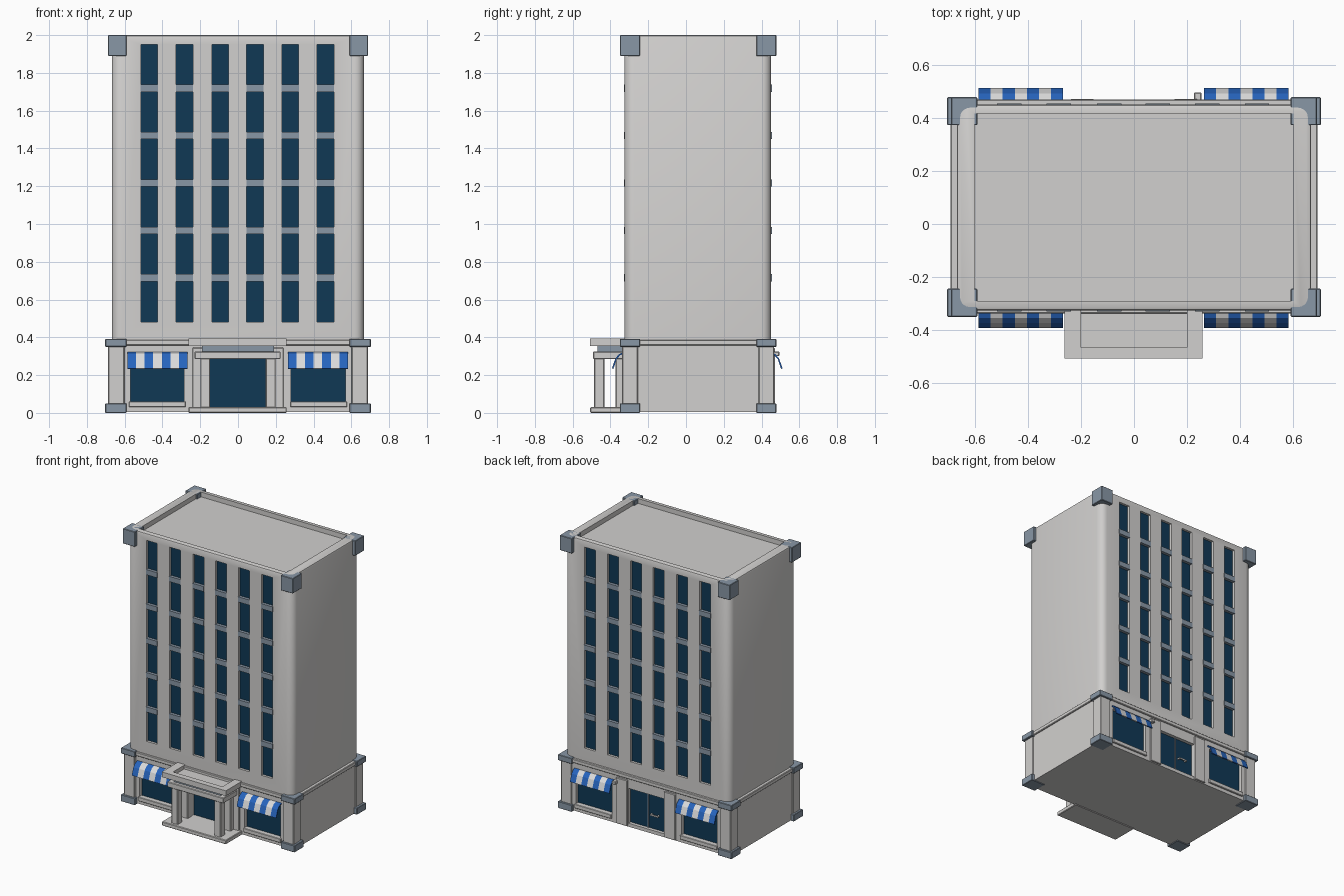
import bpy, bmesh
from mathutils import Vector

cube = bpy.data.objects.get("Cube")
if cube:
    bpy.data.objects.remove(cube, do_unlink=True)


def material(name, r, g, b):
    m = bpy.data.materials.new(name)
    m.use_nodes = True
    m.diffuse_color = (r, g, b, 1)
    bsdf = next(n for n in m.node_tree.nodes if n.type == 'BSDF_PRINCIPLED')
    bsdf.inputs["Base Color"].default_value = (r, g, b, 1)
    return m


wall = material("pale wall", 0.64, 0.63, 0.62)
trim = material("blue grey stone", 0.25, 0.31, 0.38)
glass = material("dark blue glass", 0.005, 0.04, 0.09)
blue = material("awning blue", 0.02, 0.13, 0.52)
white = material("awning white", 0.72, 0.72, 0.72)


def make_object(name, bm, mats):
    mesh = bpy.data.meshes.new(name)
    bm.to_mesh(mesh)
    bm.free()
    obj = bpy.data.objects.new(name, mesh)
    bpy.context.collection.objects.link(obj)
    for m in mats:
        mesh.materials.append(m)
    return obj


def add_box(bm, x0, x1, y0, y1, z0, z1):
    lo, hi = Vector((x0, y0, z0)), Vector((x1, y1, z1))
    verts = bmesh.ops.create_cube(bm, size=1)["verts"]
    for v in verts:
        v.co = (lo + hi) / 2 + v.co * (hi - lo)


def boxes(name, dims, mat, bevel=0.0):
    bm = bmesh.new()
    for d in dims:
        add_box(bm, *d)
    if bevel:
        bmesh.ops.bevel(bm, geom=bm.edges[:], offset=bevel, segments=1, affect='EDGES')
    return make_object(name, bm, [mat])


def activate(obj):
    bpy.ops.object.select_all(action='DESELECT')
    obj.select_set(True)
    bpy.context.view_layer.objects.active = obj


def carve(obj, dims, glass_planes):
    """Cut box recesses, then glaze the faces lying on the given y planes."""
    cutter = boxes("recess_cutter", dims, wall)
    cutter.hide_render = True
    mod = obj.modifiers.new("recesses", 'BOOLEAN')
    mod.operation, mod.solver, mod.object = 'DIFFERENCE', 'EXACT', cutter
    activate(obj)
    bpy.ops.object.modifier_apply(modifier=mod.name)
    bpy.data.objects.remove(cutter, do_unlink=True)
    obj.data.materials.clear()
    obj.data.materials.append(wall)
    obj.data.materials.append(glass)
    for p in obj.data.polygons:
        on_glass = any(abs(p.center.y - y) < 0.002 for y in glass_planes)
        p.material_index = int(abs(p.normal.y) > 0.9 and on_glass)


# Tower with rounded vertical corners
FRONT, BACK, DEPTH = -0.325, 0.45, 0.018
columns = (-0.47, -0.283, -0.093, 0.09, 0.276, 0.463)
bm = bmesh.new()
add_box(bm, -0.667, 0.667, FRONT, BACK, 0.37, 2.0)
upright = [e for e in bm.edges if abs(e.verts[0].co.z - e.verts[1].co.z) > 1]
bmesh.ops.bevel(bm, geom=upright, offset=0.05, segments=5, profile=0.5, affect='EDGES')
rim = [e for e in bm.edges if min(v.co.z for v in e.verts) > 1.99]
bmesh.ops.bevel(bm, geom=rim, offset=0.012, segments=2, profile=0.5, affect='EDGES')
tower = make_object("tower", bm, [wall])

# Window slots on both faces and the sunken roof
slots = [(-0.6, 0.6, -0.29, 0.415, 1.965, 2.1)]
for x in columns:
    slots.append((x - 0.044, x + 0.044, FRONT - 0.1, FRONT + DEPTH, 0.48, 1.95))
    slots.append((x - 0.044, x + 0.044, BACK - DEPTH, BACK + 0.1, 0.48, 1.95))
carve(tower, slots, (FRONT + DEPTH, BACK - DEPTH))
activate(tower)
bpy.ops.object.shade_smooth_by_angle(angle=0.6)

# Spandrels between the floors
bars = []
for x in columns:
    for i in range(5):
        z = 0.715 + i * 0.251
        bars.append((x - 0.046, x + 0.046, FRONT - 0.004, FRONT + DEPTH + 0.01, z - 0.019, z + 0.019))
        bars.append((x - 0.046, x + 0.046, BACK - DEPTH - 0.01, BACK + 0.004, z - 0.019, z + 0.019))
boxes("window_spandrels", bars, trim)

# Ground floor with shop windows and doors
B_FRONT, B_BACK = -0.322, 0.458
base = boxes("ground_floor", [(-0.68, 0.68, B_FRONT, B_BACK, 0.005, 0.375)], wall)
openings = []
for x0, x1, z0, z1 in ((-0.57, -0.285, 0.06, 0.3), (0.28, 0.57, 0.06, 0.3), (-0.15, 0.145, 0.03, 0.285)):
    openings.append((x0, x1, B_FRONT - 0.1, B_FRONT + 0.025, z0, z1))
    openings.append((x0, x1, B_BACK - 0.025, B_BACK + 0.1, z0, z1))
carve(base, openings, (B_FRONT + 0.025, B_BACK - 0.025))

# Cornice band above the ground floor
boxes("ground_cornice", [(-0.69, 0.69, -0.337, 0.468, 0.357, 0.386)], wall, 0.004)

# Corner pilasters and stone corner blocks
pilasters, blocks = [], []
for sx in (-1, 1):
    for ya, yb in ((-0.35, -0.243), (0.372, 0.478)):
        def corner(inset, outer, z0, z1):
            xs = sorted((sx * (0.59 + inset), sx * outer))
            return (*xs, ya + inset, yb - inset, z0, z1)
        pilasters.append(corner(0.012, 0.687, 0.04, 0.36))
        blocks.append(corner(0, 0.703, 0.0, 0.05))
        blocks.append(corner(0, 0.703, 0.35, 0.392))
        blocks.append(corner(0, 0.688, 1.89, 2.0))
boxes("corner_pilasters", pilasters, wall, 0.004)
boxes("corner_blocks", blocks, trim, 0.003)

# Sills and door surrounds
ledges = []
for y0, y1 in ((B_FRONT - 0.012, B_FRONT + 0.01), (B_BACK - 0.01, B_BACK + 0.012)):
    for s in (-1, 1):
        ledges.append((s * 0.427 - 0.15, s * 0.427 + 0.15, y0, y1, 0.03, 0.06))
        ledges.append((s * 0.195 - 0.045, s * 0.195 + 0.045, y0, y1, 0.01, 0.345))
boxes("sills_and_door_surrounds", ledges, wall, 0.003)

# Entrance porch: step, columns, lintel and a tray-shaped canopy
boxes("porch_step", [(-0.262, 0.257, -0.507, -0.31, 0.0, 0.03)], wall, 0.004)
boxes("porch_columns", [(s * 0.173 - 0.026, s * 0.173 + 0.026, y, y + 0.055, 0.025, 0.29)
                        for s in (-1, 1) for y in (-0.487, -0.372)], wall, 0.004)
boxes("porch_lintel", [(-0.23, 0.226, -0.492, -0.31, 0.285, 0.325)], wall, 0.004)
boxes("porch_neck", [(-0.19, 0.19, -0.468, -0.31, 0.32, 0.36)], trim)
canopy = boxes("porch_canopy", [(-0.262, 0.257, -0.507, -0.31, 0.355, 0.393)], wall)
carve(canopy, [(-0.2, 0.2, -0.465, -0.2, 0.366, 0.5)], ())

# Back door split and handle
boxes("back_door_split", [(-0.005, 0.005, B_BACK - 0.03, B_BACK - 0.018, 0.03, 0.285)], trim)
boxes("back_door_handle", [(-0.09, -0.025, B_BACK - 0.012, B_BACK - 0.004, 0.13, 0.14),
                           (-0.035, -0.025, B_BACK - 0.03, B_BACK - 0.004, 0.13, 0.14),
                           (-0.09, -0.08, B_BACK - 0.03, B_BACK - 0.004, 0.13, 0.14)], white)
boxes("back_wall_lamp", [(0.225, 0.255, 0.45, 0.495, 0.3, 0.325)], wall, 0.004)


# Striped awnings: a curved profile swept across seven stripes
def awning(name, x0, side, wall_y):
    profile = ((0.0, 0.322), (0.025, 0.312), (0.045, 0.29), (0.055, 0.262), (0.064, 0.236))
    stripes, width = 7, 0.318
    bm = bmesh.new()
    rows = [[bm.verts.new((x0 + width * i / stripes, wall_y + side * d, z)) for d, z in profile]
            for i in range(stripes + 1)]
    for i in range(stripes):
        for j in range(len(profile) - 1):
            f = bm.faces.new((rows[i][j], rows[i][j + 1], rows[i + 1][j + 1], rows[i + 1][j]))
            f.material_index = i % 2
            if f.normal.z < 0:
                f.normal_flip()
    bm.normal_update()
    if sum(f.normal.z for f in bm.faces) < 0:
        bmesh.ops.reverse_faces(bm, faces=bm.faces[:])
    obj = make_object(name, bm, [blue, white])
    mod = obj.modifiers.new("thickness", 'SOLIDIFY')
    mod.thickness = 0.008


for label, side, wall_y in (("front", -1, -0.328), ("back", 1, 0.447)):
    awning(label + "_right_awning", -0.585, side, wall_y)
    awning(label + "_left_awning", 0.264, side, wall_y)
